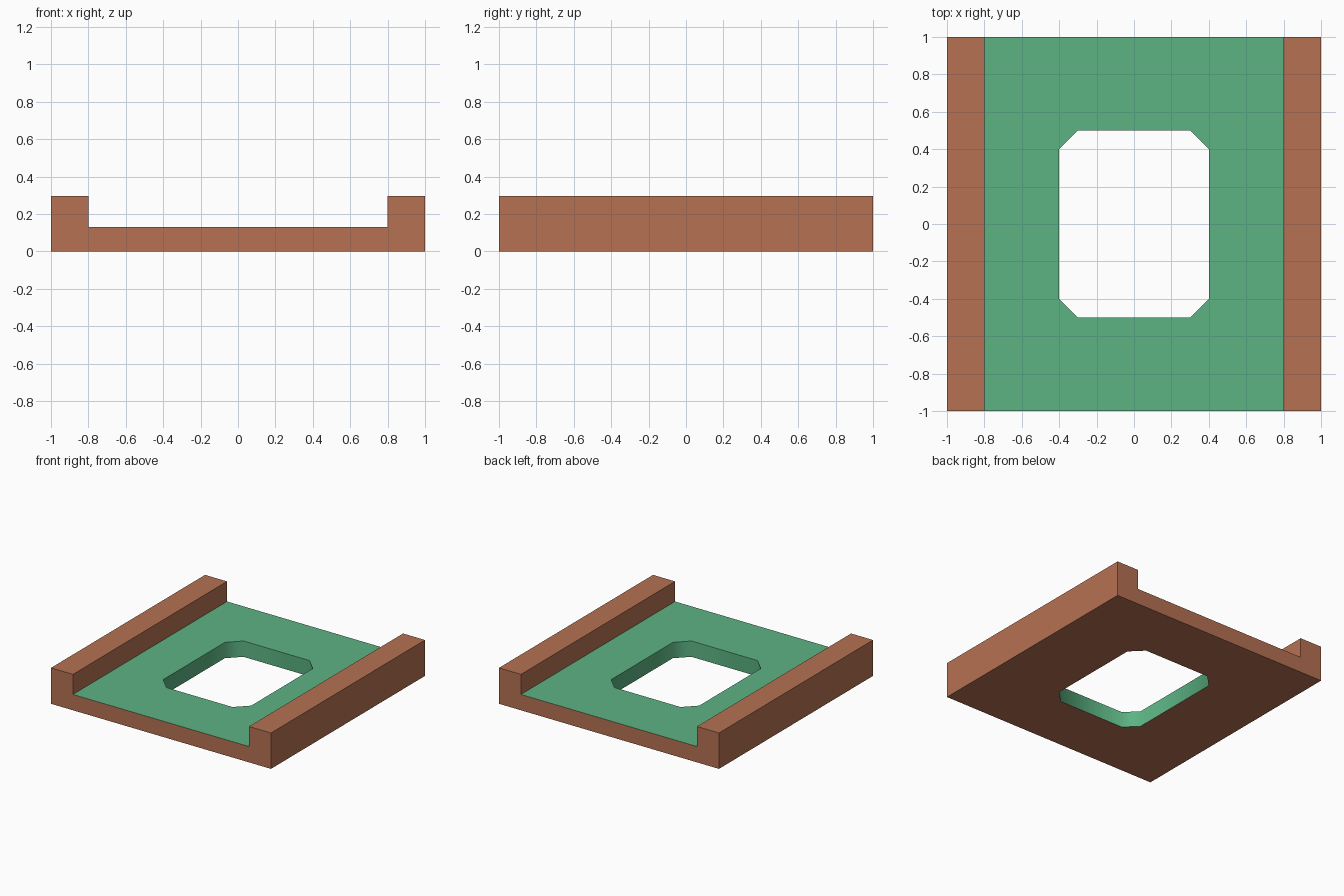
import bpy, bmesh, math

if "Cube" in bpy.data.objects:
    bpy.data.objects.remove(bpy.data.objects["Cube"])

HEIGHT, FLOOR = 0.295, 0.13


def srgb(r, g, b):
    f = lambda c: c / 12.92 if c <= 0.04045 else ((c + 0.055) / 1.055) ** 2.4
    return (f(r / 255), f(g / 255), f(b / 255), 1)


def material(name, rgb):
    m = bpy.data.materials.new(name)
    m.diffuse_color = srgb(*rgb)
    m.use_nodes = True
    m.node_tree.nodes["Principled BSDF"].inputs["Base Color"].default_value = m.diffuse_color
    return m


def prism(name, outline, offset):
    """Extrude a closed outline of 3D points along an offset."""
    bm = bmesh.new()
    face = bm.faces.new([bm.verts.new(p) for p in outline])
    ext = bmesh.ops.extrude_face_region(bm, geom=[face])
    verts = [v for v in ext["geom"] if isinstance(v, bmesh.types.BMVert)]
    bmesh.ops.translate(bm, verts=verts, vec=offset)
    bmesh.ops.recalc_face_normals(bm, faces=bm.faces)
    me = bpy.data.meshes.new(name)
    bm.to_mesh(me)
    bm.free()
    ob = bpy.data.objects.new(name, me)
    bpy.context.collection.objects.link(ob)
    return ob


# Tray: U-shaped section running front to back
half = [(1, 0), (1, HEIGHT), (0.8, HEIGHT), (0.8, FLOOR)]
section = half + [(-x, z) for x, z in reversed(half)]
tray = prism("tray", [(x, -1, z) for x, z in section], (0, 2, 0))

# Window: rectangle with cut corners, through the floor
corner = [(0.4, 0.4), (0.3, 0.5)]
right = [(x, -y) for x, y in reversed(corner)] + corner
window = right + [(-x, -y) for x, y in right]
cutter = prism("window_cutter", [(x, y, -0.5) for x, y in window], (0, 0, 1.5))
cutter.hide_render = True

cut = tray.modifiers.new("window", "BOOLEAN")
cut.operation, cut.solver, cut.object = "DIFFERENCE", "EXACT", cutter
bpy.context.view_layer.objects.active = tray
tray.select_set(True)
cutter.select_set(False)
bpy.ops.object.modifier_apply(modifier=cut.name)
bpy.data.objects.remove(cutter)

# Green on the floor and window walls, brown elsewhere
tray.data.materials.clear()
tray.data.materials.append(material("brown", (181, 113, 82)))
tray.data.materials.append(material("green", (92, 179, 131)))
for p in tray.data.polygons:
    c, n = p.center, p.normal
    floor = n.z > 0.9 and c.z < 0.2
    wall = abs(n.z) < 0.1 and abs(c.x) < 0.45 and abs(c.y) < 0.55
    p.material_index = 1 if floor or wall else 0

# Soft shading around the window corners, all right angles sharp
bpy.ops.object.shade_smooth_by_angle(angle=math.radians(50))
